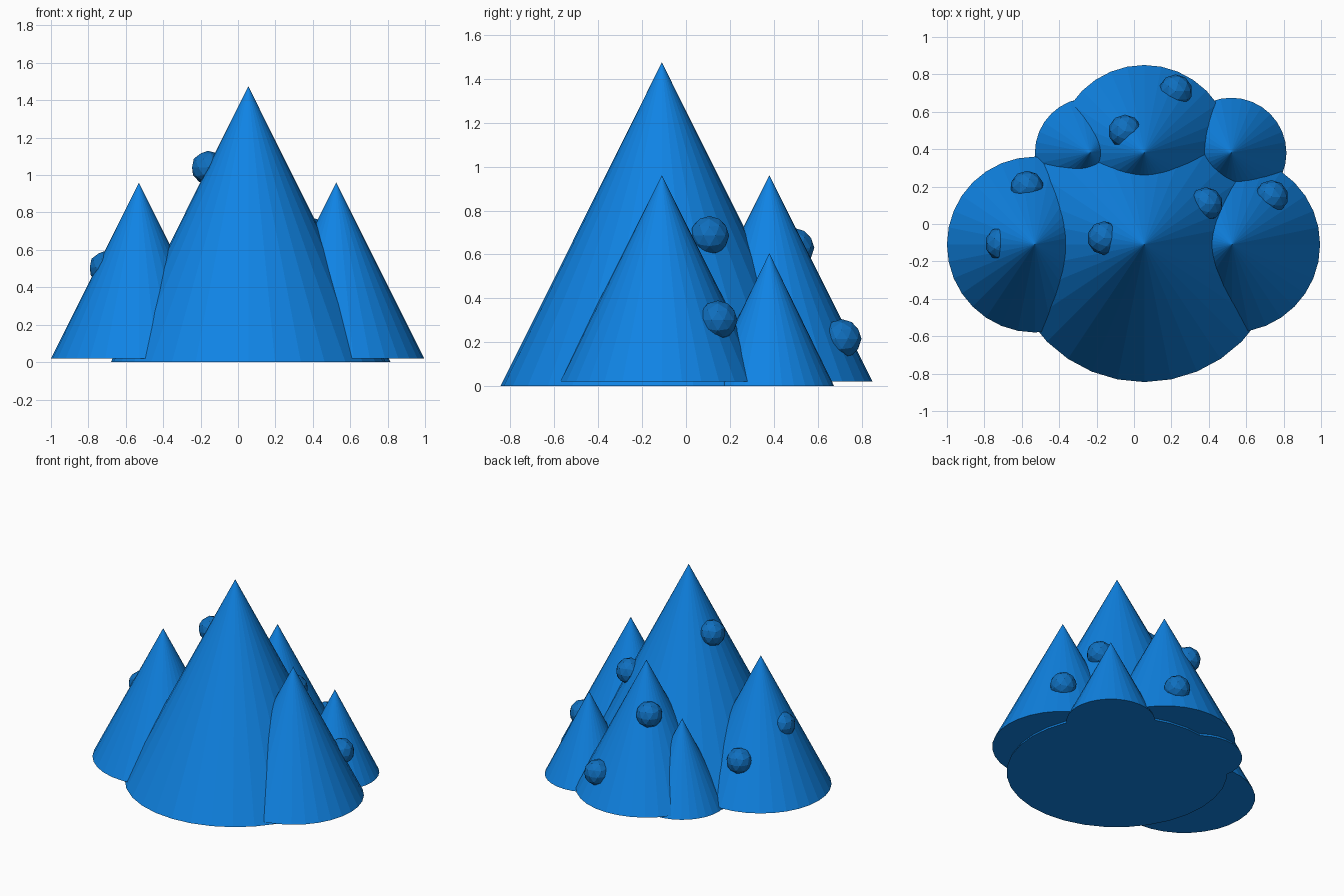
import bpy

if "Cube" in bpy.data.objects:
    bpy.data.objects.remove(bpy.data.objects["Cube"])


def material(name, rgb):
    m = bpy.data.materials.new(name)
    m.diffuse_color = (*rgb, 1.0)
    m.use_nodes = True
    m.node_tree.nodes["Principled BSDF"].inputs["Base Color"].default_value = m.diffuse_color
    return m


peak_blue = material("peak blue", (0.005, 0.23, 0.78))
boulder_blue = material("boulder blue", (0.005, 0.16, 0.52))


def peak(name, x, y, base, top, radius):
    """Faceted cone mountain standing on height base."""
    bpy.ops.mesh.primitive_cone_add(vertices=32, radius1=radius, radius2=0,
                                    depth=top - base,
                                    location=(x, y, (base + top) / 2))
    ob = bpy.context.object
    ob.name = name
    ob.data.materials.append(peak_blue)


def boulder(name, location, radius=0.09):
    """Low-poly rock half sunk into a slope."""
    bpy.ops.mesh.primitive_ico_sphere_add(subdivisions=2, radius=radius,
                                          location=location)
    ob = bpy.context.object
    ob.name = name
    ob.data.materials.append(boulder_blue)


# Main summit
peak("main_peak", 0.055, -0.11, 0.0, 1.475, 0.735)

# Medium peaks at the sides and behind
peak("left_peak", -0.53, -0.11, 0.02, 0.96, 0.47)
peak("right_peak", 0.525, -0.11, 0.02, 0.96, 0.47)
peak("back_peak", 0.055, 0.38, 0.02, 0.96, 0.47)

# Small foothills in the rear corners
peak("left_foothill", -0.235, 0.38, 0.0, 0.605, 0.295)
peak("right_foothill", 0.52, 0.38, 0.0, 0.605, 0.295)

# Boulders on the slopes
boulder("main_boulder_left", (-0.16, -0.075, 1.04))
boulder("main_boulder_right", (0.385, 0.107, 0.685))
boulder("left_boulder_outer", (-0.707, -0.105, 0.505))
boulder("left_boulder_rear", (-0.572, 0.195, 0.315))
boulder("right_boulder", (0.735, 0.145, 0.30))
boulder("back_boulder_upper", (-0.048, 0.495, 0.63))
boulder("back_boulder_lower", (0.222, 0.71, 0.215))
